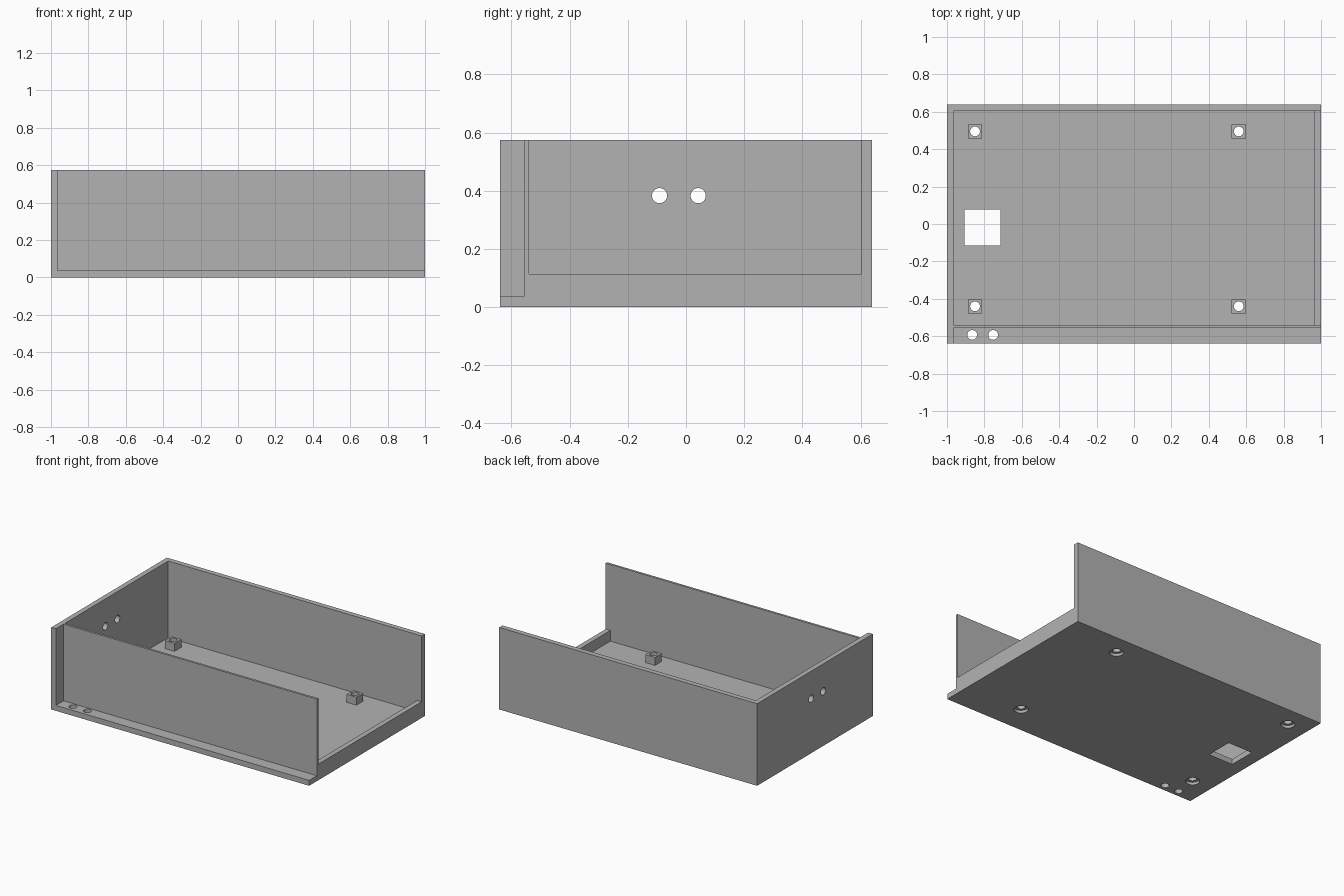
import bpy

cube = bpy.data.objects.get("Cube")
if cube:
    bpy.data.objects.remove(cube, do_unlink=True)

# Overall sizes
X, Y, H = 1.0, 0.64, 0.575
WALL, FLOOR, LIP = 0.036, 0.038, 0.113
FRONT_OUT, FRONT_IN = -0.555, -0.539
HOLE = 0.026
OVER = 0.1

grey = bpy.data.materials.new("plain grey")
grey.use_nodes = True
colour = (0.45, 0.45, 0.45, 1)
grey.diffuse_color = colour
grey.node_tree.nodes["Principled BSDF"].inputs["Base Color"].default_value = colour


def box(name, lo, hi):
    """Box between two opposite corners."""
    bpy.ops.mesh.primitive_cube_add(size=1, location=[(a + b) / 2 for a, b in zip(lo, hi)])
    ob = bpy.context.object
    ob.name = name
    ob.scale = [b - a for a, b in zip(lo, hi)]
    bpy.ops.object.transform_apply(location=True, rotation=False, scale=True)
    return ob


def drill(name, centre, r1, r2, depth, axis="Z"):
    """Round cutter; r1 and r2 are its end radii."""
    turn = (0, 1.5708, 0) if axis == "X" else (0, 0, 0)
    bpy.ops.mesh.primitive_cone_add(vertices=40, radius1=r1, radius2=r2, depth=depth,
                                    location=centre, rotation=turn)
    bpy.context.object.name = name
    return bpy.context.object


def combine(target, tool, operation):
    """Apply a boolean and discard the tool."""
    tool.hide_render = True
    mod = target.modifiers.new(operation.lower(), "BOOLEAN")
    mod.operation, mod.object, mod.solver = operation, tool, "EXACT"
    bpy.context.view_layer.objects.active = target
    bpy.ops.object.modifier_apply(modifier=mod.name)
    bpy.data.objects.remove(tool, do_unlink=True)


# Tray body carved from a solid block
tray = box("tray", (-X, -Y, 0), (X, Y, H))
pockets = [
    box("main_pocket", (-X + WALL, FRONT_IN, FLOOR), (X - WALL, Y - WALL, H + OVER)),
    box("open_end", (X - 2 * WALL, FRONT_IN, LIP), (X + OVER, Y - WALL, H + OVER)),
    box("front_ledge", (-X + WALL, -Y - OVER, FLOOR), (X + OVER, FRONT_OUT, H + OVER)),
    box("floor_window", (-0.905, -0.115, -OVER), (-0.715, 0.077, OVER)),
]
for pocket in pockets:
    combine(tray, pocket, "DIFFERENCE")

# Mounting posts with through holes, countersunk underneath
half = 0.0375
for x in (-0.85, 0.56):
    for y in (-0.44, 0.495):
        post = box("post", (x - half, y - half, FLOOR / 2), (x + half, y + half, 0.094))
        combine(tray, post, "UNION")
        combine(tray, drill("screw_hole", (x, y, 0), HOLE, HOLE, 0.4), "DIFFERENCE")
        combine(tray, drill("counterbore", (x, y, 0), 0.045, 0.045, 0.037), "DIFFERENCE")

# Cable holes in the ledge and the end wall
for x in (-0.865, -0.753):
    combine(tray, drill("ledge_hole", (x, -0.593, 0), HOLE, HOLE, 0.4), "DIFFERENCE")
for y in (-0.091, 0.042):
    combine(tray, drill("wall_hole", (-X, y, 0.383), HOLE, HOLE, 0.4, "X"), "DIFFERENCE")

tray.data.materials.clear()
tray.data.materials.append(grey)
bpy.ops.object.select_all(action="DESELECT")
tray.select_set(True)
bpy.context.view_layer.objects.active = tray
bpy.ops.object.shade_smooth_by_angle()
